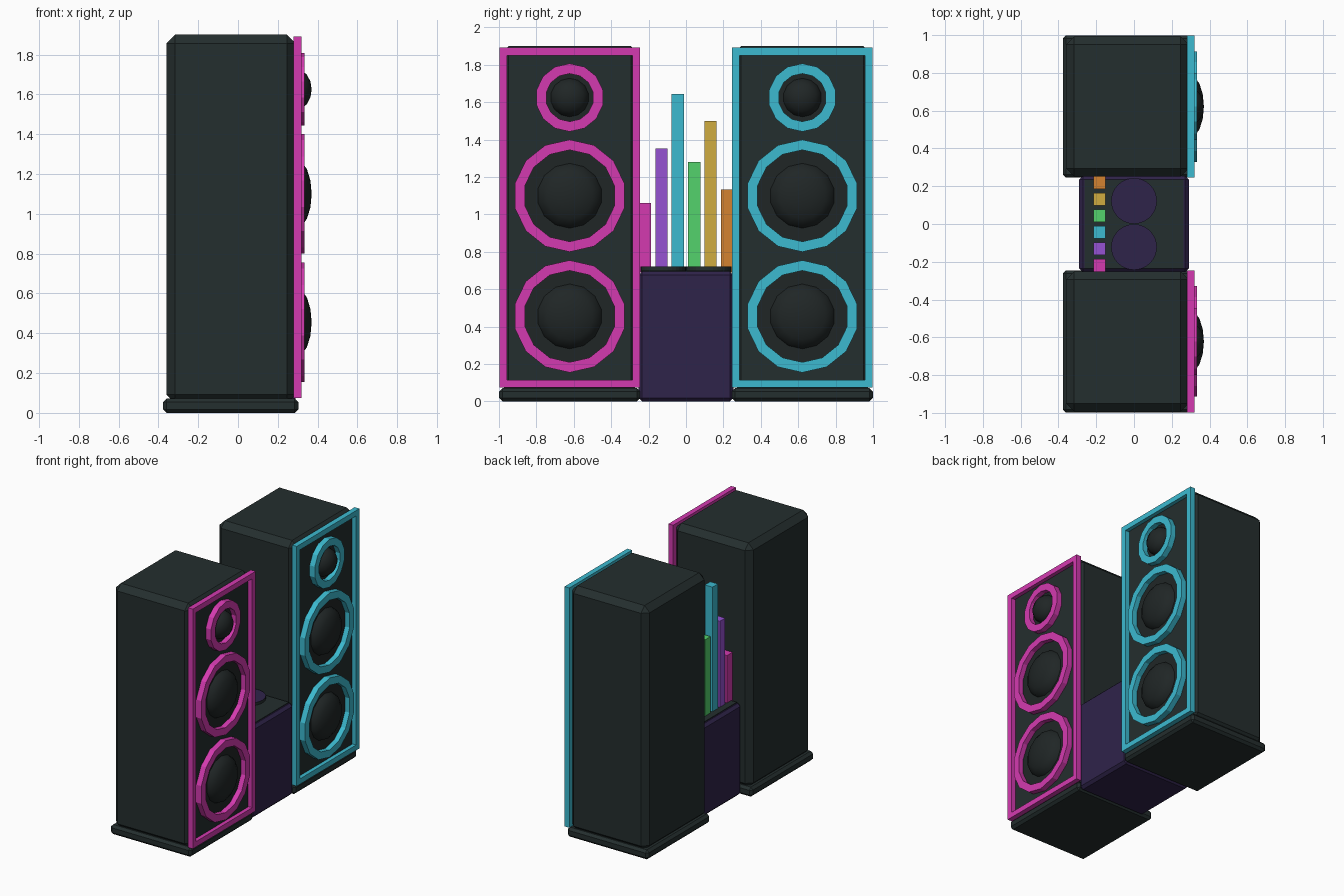
import bpy, bmesh, math

if "Cube" in bpy.data.objects:
    bpy.data.objects.remove(bpy.data.objects["Cube"])


def mat(name, r, g, b):
    lin = [(c / 255 / 12.92 if c < 10 else ((c / 255 + 0.055) / 1.055) ** 2.4) for c in (r, g, b)]
    m = bpy.data.materials.new(name)
    m.diffuse_color = (*lin, 1)
    m.use_nodes = True
    m.node_tree.nodes["Principled BSDF"].inputs["Base Color"].default_value = m.diffuse_color
    return m


CABINET = mat("charcoal_green", 36, 46, 46)
DRIVER = mat("driver_black", 32, 38, 38)
MAGENTA = mat("magenta", 212, 58, 176)
CYAN = mat("cyan", 60, 186, 208)
INDIGO = mat("dark_indigo", 47, 35, 74)
VIOLET = mat("violet", 150, 82, 210)
GREEN = mat("green", 84, 210, 108)
GOLD = mat("gold", 208, 172, 64)
ORANGE = mat("orange", 212, 130, 48)


def finish(bm, name, *mats):
    bmesh.ops.recalc_face_normals(bm, faces=bm.faces)
    me = bpy.data.meshes.new(name)
    bm.to_mesh(me)
    bm.free()
    for m in mats:
        me.materials.append(m)
    ob = bpy.data.objects.new(name, me)
    bpy.context.collection.objects.link(ob)
    return ob


def add_box(bm, lo, hi):
    vs = bmesh.ops.create_cube(bm, size=1)["verts"]
    for v in vs:
        v.co = [(a + b) / 2 + c * (b - a) for a, b, c in zip(lo, hi, v.co)]


def box(name, lo, hi, m, bevel=0):
    bm = bmesh.new()
    add_box(bm, lo, hi)
    if bevel:
        bmesh.ops.bevel(bm, geom=bm.edges[:], offset=bevel, segments=1, affect='EDGES')
    return finish(bm, name, m)


def lathe(name, profile, y, z, m, closed=False, sides=14):
    """Turn (radius, x) points around an axis along x."""
    bm = bmesh.new()
    rings = []
    for r, x in profile:
        if r == 0:
            rings.append([bm.verts.new((x, y, z))] * sides)
        else:
            rings.append([bm.verts.new((x, y + r * math.sin(math.tau * i / sides),
                                        z + r * math.cos(math.tau * i / sides)))
                          for i in range(sides)])
    pairs = list(zip(rings, rings[1:]))
    if closed:
        pairs.append((rings[-1], rings[0]))
    for a, b in pairs:
        for i in range(sides):
            j = (i + 1) % sides
            quad = list(dict.fromkeys((a[i], a[j], b[j], b[i])))
            bm.faces.new(quad)
    return finish(bm, name, m)


def driver(label, y, z, outer, inner, dome, m):
    # trim ring, flat cone disc and domed centre
    lathe(label + "_ring", [(outer, 0.285), (outer, 0.333), (inner, 0.333), (inner, 0.285)],
          y, z, m, closed=True)
    lathe(label + "_disc", [(inner, 0.294), (0, 0.294)], y, z, DRIVER)
    arc = [math.radians(a) for a in (0, 22.5, 45, 67.5)]
    pts = [(dome * math.cos(a), 0.29 + 0.08 * math.sin(a)) for a in arc] + [(0, 0.37)]
    ob = lathe(label + "_dome", pts, y, z, DRIVER)
    for p in ob.data.polygons:
        p.use_smooth = True


# Two tower speakers facing +x
for side, s, m in (("left", -1, MAGENTA), ("right", 1, CYAN)):
    y = 0.622 * s
    box(side + "_cabinet", (-0.36, y - 0.37, 0.05), (0.29, y + 0.37, 1.9), CABINET, 0.043)
    box(side + "_plinth", (-0.377, y - 0.377, 0), (0.303, y + 0.377, 0.072), CABINET, 0.018)
    # raised coloured frame round the front
    y0, y1, z0, z1, w = y - 0.376, y + 0.376, 0.075, 1.892, 0.041
    bm = bmesh.new()
    add_box(bm, (0.28, y0, z0), (0.32, y0 + w, z1))
    add_box(bm, (0.28, y1 - w, z0), (0.32, y1, z1))
    add_box(bm, (0.28, y0 + w, z0), (0.32, y1 - w, z0 + w))
    add_box(bm, (0.28, y0 + w, z1 - w), (0.32, y1 - w, z1))
    finish(bm, side + "_frame", m)
    driver(side + "_tweeter", y, 1.625, 0.182, 0.128, 0.104, m)
    driver(side + "_upper_woofer", y, 1.10, 0.30, 0.245, 0.175, m)
    driver(side + "_lower_woofer", y, 0.455, 0.30, 0.245, 0.175, m)

# Central console with dark top plate
box("console", (-0.29, -0.255, 0), (0.29, 0.255, 0.695), INDIGO, 0.02)
box("console_top", (-0.262, -0.235, 0.69), (0.262, 0.235, 0.701), CABINET)

# Two turntable discs: dark rim, indigo top
for label, y in (("front", -0.122), ("back", 0.122)):
    bm = bmesh.new()
    bmesh.ops.create_cone(bm, cap_ends=True, segments=32, radius1=0.121, radius2=0.121, depth=0.03)
    bmesh.ops.translate(bm, verts=bm.verts, vec=(0, y, 0.707))
    bm.normal_update()
    for f in bm.faces:
        f.material_index = 1 if f.normal.z > 0.5 else 0
    finish(bm, label + "_turntable", CABINET, INDIGO)

# Equalizer bars
bars = [(MAGENTA, 1.06), (VIOLET, 1.353), (CYAN, 1.645), (GREEN, 1.28), (GOLD, 1.5), (ORANGE, 1.133)]
for i, (m, top) in enumerate(bars):
    y = (i - 2.5) * 0.0875
    box("level_bar_%d" % (i + 1), (-0.214, y - 0.0325, 0.69), (-0.15, y + 0.0325, top), m)
